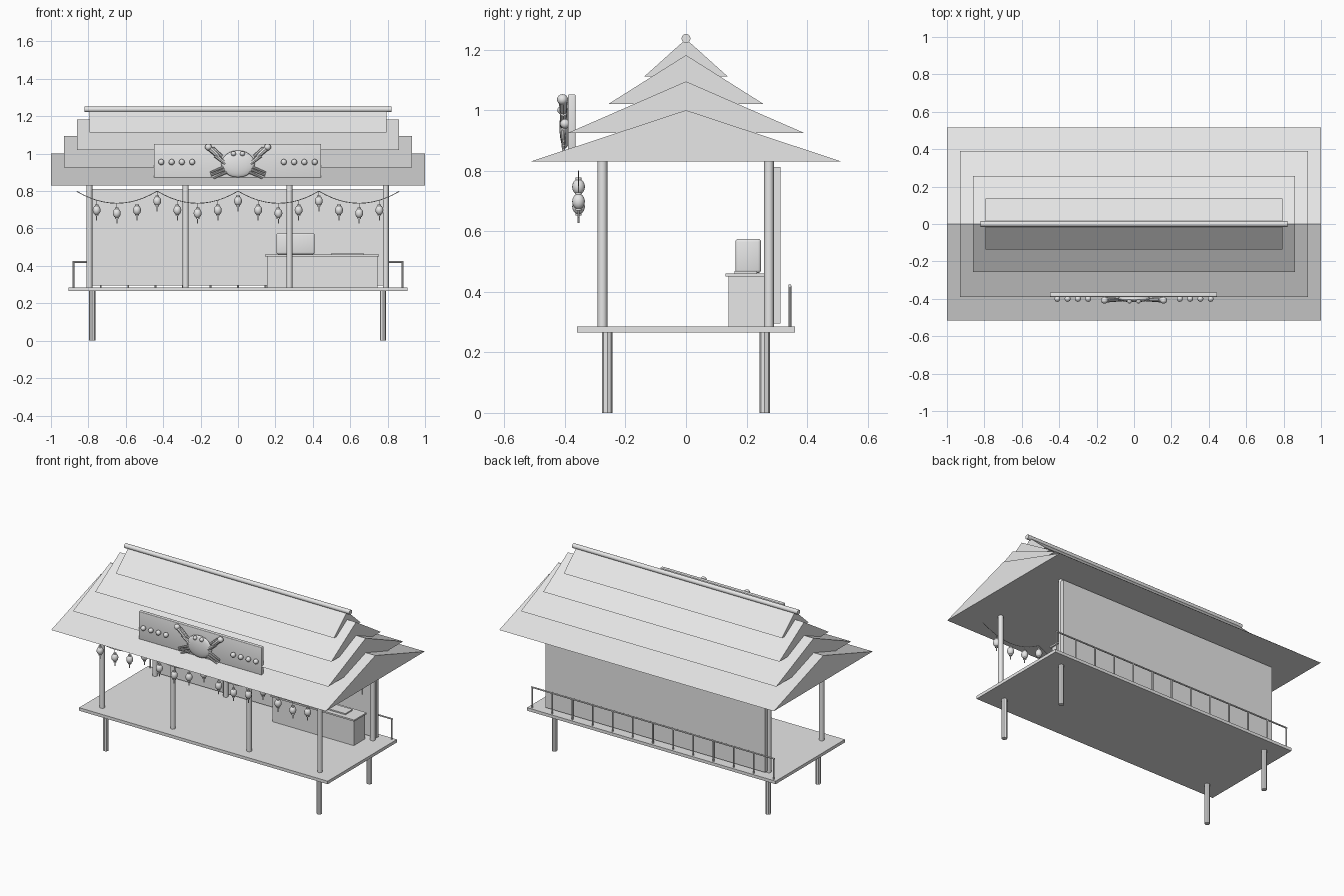
import bpy, bmesh, math
from mathutils import Vector

cube = bpy.data.objects.get("Cube")
if cube:
    bpy.data.objects.remove(cube, do_unlink=True)

grey = bpy.data.materials.new("plain_grey")
grey.use_nodes = True
grey.diffuse_color = (0.8, 0.8, 0.8, 1)
grey.node_tree.nodes["Principled BSDF"].inputs["Base Color"].default_value = (0.8, 0.8, 0.8, 1)


def finish(name, bm, smooth=False):
    bmesh.ops.recalc_face_normals(bm, faces=bm.faces)
    for f in bm.faces:
        f.smooth = smooth
    mesh = bpy.data.meshes.new(name)
    bm.to_mesh(mesh)
    bm.free()
    mesh.materials.append(grey)
    ob = bpy.data.objects.new(name, mesh)
    bpy.context.collection.objects.link(ob)
    if smooth:
        bpy.ops.object.select_all(action='DESELECT')
        ob.select_set(True)
        bpy.context.view_layer.objects.active = ob
        bpy.ops.object.shade_smooth_by_angle(angle=math.radians(40))
    return ob


def add_box(bm, xs, ys, zs):
    lo, hi = Vector((xs[0], ys[0], zs[0])), Vector((xs[1], ys[1], zs[1]))
    made = bmesh.ops.create_cube(bm, size=1)["verts"]
    for v in made:
        v.co = (lo + hi) / 2 + v.co * (hi - lo)


def box(name, xs, ys, zs, bevel=0):
    bm = bmesh.new()
    add_box(bm, xs, ys, zs)
    if bevel:
        bmesh.ops.bevel(bm, geom=bm.edges[:], offset=bevel, segments=3,
                        profile=0.5, affect='EDGES')
    return finish(name, bm, bool(bevel))


def add_rod(bm, a, b, r1, r2=None, sides=8):
    a, b = Vector(a), Vector(b)
    turn = (b - a).to_track_quat('Z', 'Y')
    made = bmesh.ops.create_cone(bm, cap_ends=True, segments=sides, radius1=r1,
                                 radius2=r1 if r2 is None else r2, depth=(b - a).length)["verts"]
    for v in made:
        v.co = (a + b) / 2 + turn @ v.co


def add_ball(bm, centre, size, u=14, v=8):
    made = bmesh.ops.create_uvsphere(bm, u_segments=u, v_segments=v, radius=1)["verts"]
    for p in made:
        p.co = Vector(centre) + p.co * Vector(size)


# Stacked gable roof: half length, half width, eave height, ridge height
tiers = [(1.0, 0.515, 0.83, 1.0), (0.93, 0.39, 0.925, 1.095),
         (0.86, 0.257, 1.02, 1.182), (0.795, 0.137, 1.112, 1.235)]
for i, (x, y, low, top) in enumerate(tiers):
    bm = bmesh.new()
    ends = [[bm.verts.new((s, p, z)) for p, z in ((-y, low), (y, low), (0, top))]
            for s in (-x, x)]
    for end in ends:
        bm.faces.new(end)
    for k in range(3):
        n = (k + 1) % 3
        bm.faces.new((ends[0][k], ends[0][n], ends[1][n], ends[1][k]))
    finish(f"roof_tier_{i + 1}", bm)

bm = bmesh.new()
add_rod(bm, (-0.82, 0, 1.237), (0.82, 0, 1.237), 0.015, sides=12)
finish("ridge_pole", bm, True)

# Platform, stilts and roof posts
box("floor", (-0.905, 0.905), (-0.36, 0.36), (0.265, 0.285))
bm = bmesh.new()
for x in (-0.78, 0.775):
    for y in (-0.26, 0.26):
        add_rod(bm, (x, y, 0), (x, y, 0.265), 0.017)
finish("stilts", bm)
bm = bmesh.new()
for x in (-0.795, -0.28, 0.275, 0.79):
    for y in (-0.276, 0.274):
        add_rod(bm, (x, y, 0.285), (x, y, 0.84), 0.016, sides=12)
finish("roof_posts", bm, True)

# Back wall with hanging menu sheets
box("back_wall", (-0.795, 0.805), (0.289, 0.313), (0.295, 0.812))
bm = bmesh.new()
for i in range(5):
    x = (i - 2) * 0.31
    add_box(bm, (x - 0.085, x + 0.085), (0.284, 0.289), (0.555, 0.705))
finish("menu_sheets", bm)

# Back railing
bm = bmesh.new()
for i in range(13):
    x = (i - 6) * 0.1467
    add_rod(bm, (x, 0.343, 0.285), (x, 0.343, 0.42), 0.005)
add_rod(bm, (-0.885, 0.343, 0.42), (0.885, 0.343, 0.42), 0.005)
finish("back_railing", bm)

# Counter with a cash box and a tray
box("counter", (0.155, 0.745), (0.14, 0.257), (0.285, 0.45))
box("counter_top", (0.145, 0.755), (0.13, 0.26), (0.45, 0.46))
box("counter_box", (0.205, 0.41), (0.163, 0.248), (0.462, 0.575), 0.01)
box("tray", (0.5, 0.67), (0.16, 0.235), (0.46, 0.468))

# Sign board with studs
box("sign_board", (-0.45, 0.445), (-0.39, -0.365), (0.87, 1.052), 0.004)
bm = bmesh.new()
for s in (-1, 1):
    for i in range(4):
        add_ball(bm, (s * (0.245 + i * 0.055), -0.4, 0.955), (0.016, 0.016, 0.016))
finish("sign_studs", bm, True)

# Crab figure on the sign
bm = bmesh.new()
add_ball(bm, (0, -0.4, 0.945), (0.09, 0.018, 0.072), 24, 12)
for s in (-1, 1):
    add_ball(bm, (s * 0.024, -0.412, 1.0), (0.013, 0.013, 0.013))
finish("crab_body", bm, True)
bm = bmesh.new()
y = -0.405
for s in (-1, 1):
    add_rod(bm, (s * 0.065, y, 0.945), (s * 0.12, y, 0.99), 0.009, 0.012)
    add_rod(bm, (s * 0.105, y, 0.985), (s * 0.158, y, 1.035), 0.011, 0.016)
    add_ball(bm, (s * 0.158, y - 0.003, 1.035), (0.019, 0.018, 0.018))
    add_rod(bm, (s * 0.085, y, 0.985), (s * 0.135, y, 1.03), 0.008, 0.009)
    for hip, toe, z in ((0.075, 0.15, 0.905), (0.07, 0.145, 0.89), (0.06, 0.13, 0.876)):
        add_rod(bm, (s * hip, y, z + 0.025), (s * toe, y, z - 0.007), 0.007, 0.005)
finish("crab_limbs", bm, True)


# Lantern string: four sagging spans
def string_height(x):
    t = (x / 0.432) % 1
    return 0.8 - 0.26 * t * (1 - t)


LINE_Y = -0.355
bm = bmesh.new()
steps = [(-0.864 + i * 0.036) for i in range(49)]
for a, b in zip(steps, steps[1:]):
    add_rod(bm, (a, LINE_Y, string_height(a)), (b, LINE_Y, string_height(b)), 0.002, sides=6)
finish("lantern_string", bm, True)

# Paper lanterns with caps and tassels
bm = bmesh.new()
for i in range(-7, 8):
    x, z = i * 0.108, string_height(i * 0.108) - 0.053
    add_ball(bm, (x, LINE_Y, z), (0.021, 0.021, 0.026), 16, 10)
    for lift in (-0.026, 0.026):
        add_rod(bm, (x, LINE_Y, z + lift - 0.004), (x, LINE_Y, z + lift + 0.004), 0.01, sides=10)
    add_rod(bm, (x, LINE_Y, z + 0.026), (x, LINE_Y, z + 0.053), 0.0015, sides=6)
    add_rod(bm, (x, LINE_Y, z - 0.055), (x, LINE_Y, z - 0.028), 0.003, sides=6)
finish("lanterns", bm, True)
